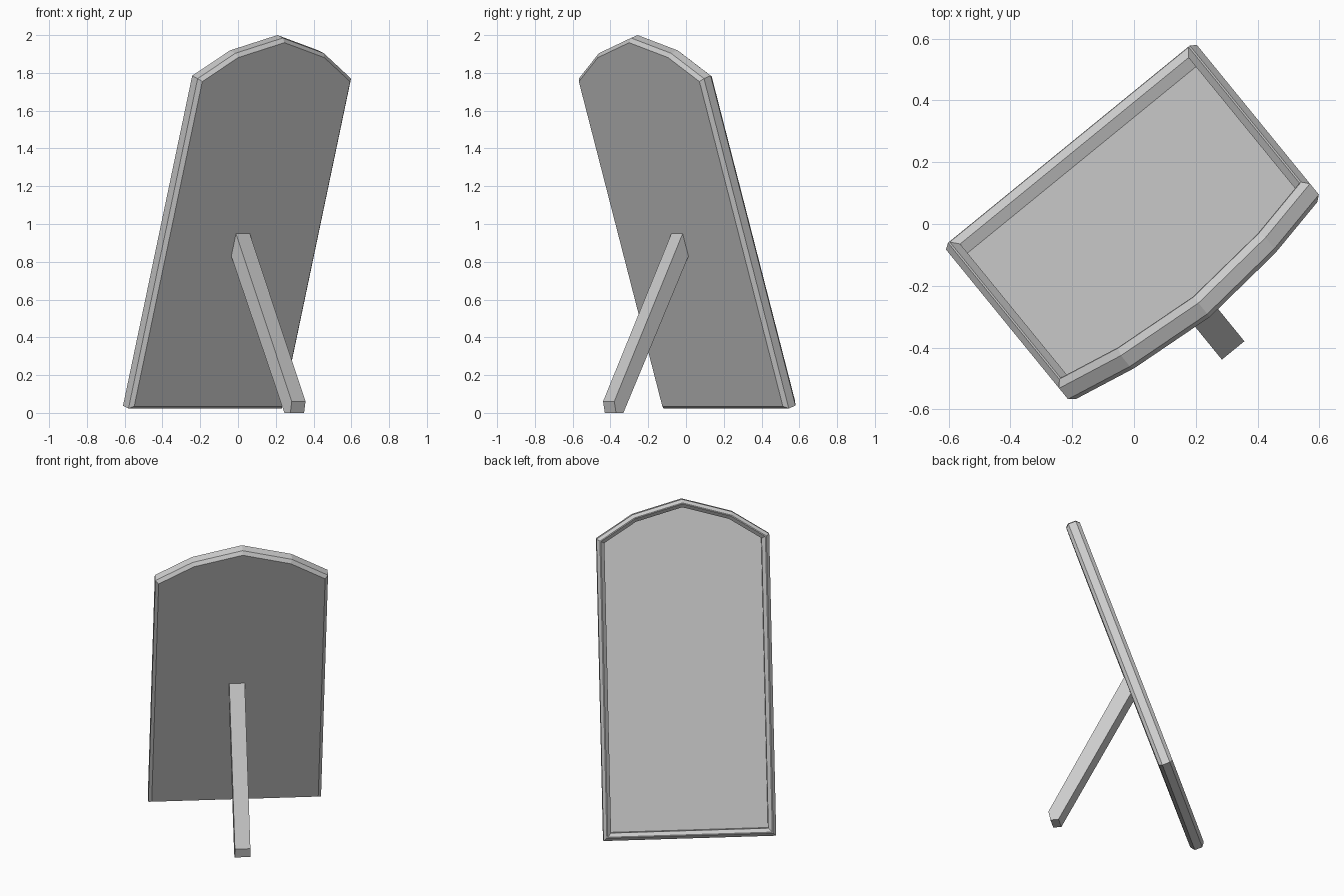
import bpy, bmesh
from math import sin, cos, radians
from mathutils import Vector

cube = bpy.data.objects.get("Cube")
if cube:
    bpy.data.objects.remove(cube, do_unlink=True)

# Single plain grey
grey = bpy.data.materials.new("plain_grey")
grey.use_nodes = True
COLOUR = (0.6, 0.6, 0.6, 1)
grey.diffuse_color = COLOUR
grey.node_tree.nodes["Principled BSDF"].inputs["Base Color"].default_value = COLOUR

# Axes: across the mirror, the horizontal lean direction, up the panel, out of its back
TURN, LEAN = radians(39.2), radians(18.35)
UP = Vector((0, 0, 1))
across = Vector((cos(TURN), sin(TURN), 0))
back = Vector((sin(TURN), -cos(TURN), 0))
rise = back * sin(LEAN) + UP * cos(LEAN)
out = back * cos(LEAN) - UP * sin(LEAN)
foot = back * -0.25 + UP * 0.035


def finish(bm, name):
    bmesh.ops.recalc_face_normals(bm, faces=bm.faces)
    mesh = bpy.data.meshes.new(name)
    bm.to_mesh(mesh)
    bm.free()
    mesh.materials.append(grey)
    obj = bpy.data.objects.new(name, mesh)
    bpy.context.collection.objects.link(obj)
    return obj


def offset(points, amount):
    """Grow a counter-clockwise outline with mitred corners."""
    result = []
    for i, p in enumerate(points):
        a = (p - points[i - 1]).normalized()
        b = (points[(i + 1) % len(points)] - p).normalized()
        na, nb = Vector((a.y, -a.x)), Vector((b.y, -b.x))
        result.append(p + (na + nb) * amount / (1 + na.dot(nb)))
    return result


def ring(bm, outline, grow, depth):
    return [bm.verts.new(foot + across * p.x + rise * p.y + out * depth)
            for p in offset(outline, grow)]


def loft(bm, sections, outline):
    rings = [ring(bm, outline, g, d) for g, d in sections]
    for r, s in zip(rings, rings[1:]):
        for i in range(len(r)):
            j = (i + 1) % len(r)
            bm.faces.new((r[i], r[j], s[j], s[i]))
    return rings


# Arched outline of the back, from the right half mirrored
half = [(0.505, 0), (0.505, 1.811), (0.294, 1.945)]
outline = [Vector(p) for p in half] + [Vector((0, 2.028))]
outline += [Vector((-x, y)) for x, y in reversed(half)]

# Chamfered frame, with its back closed
bm = bmesh.new()
rings = loft(bm, [(0, 0), (0.019, -0.02), (0.019, -0.068), (0, -0.088),
                  (-0.006, -0.088), (-0.028, -0.068), (-0.028, -0.028)], outline)
bm.faces.new(rings[0])
finish(bm, "mirror_frame")

# Recessed mirror face
bm = bmesh.new()
bm.faces.new(ring(bm, outline, -0.028, -0.028))
glass = finish(bm, "mirror_panel")
if glass.data.polygons[0].normal.dot(out) > 0:
    glass.data.flip_normals()

# Rear prop leg: side profile extruded across its width
profile = [(0.047, 0.961), (0.52, 0.061), (0.508, 0), (0.458, 0), (0.008, 0.839)]
bm = bmesh.new()
side = bm.faces.new([bm.verts.new(across * -0.057 + back * n + UP * z) for n, z in profile])
grown = bmesh.ops.extrude_face_region(bm, geom=[side], use_keep_orig=True)
bmesh.ops.translate(bm, vec=across * 0.094,
                    verts=[v for v in grown["geom"] if isinstance(v, bmesh.types.BMVert)])
finish(bm, "prop_leg")
